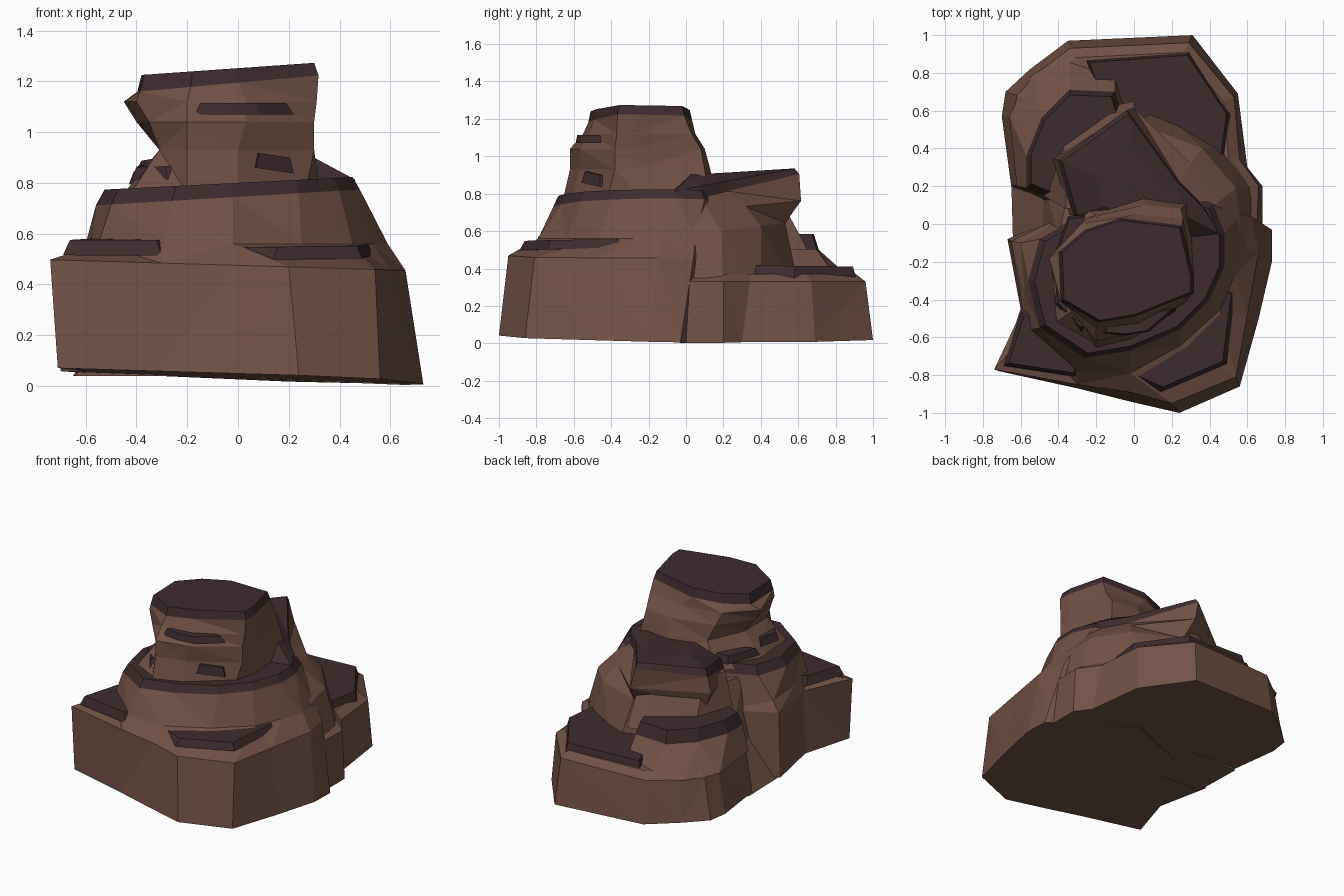
import bpy, bmesh


def material(name, colour):
    m = bpy.data.materials.new(name)
    m.diffuse_color = (*colour, 1)
    return m


BROWN = material("brown rock", (0.168, 0.084, 0.061))
DARK = material("dark weathered top", (0.048, 0.024, 0.028))


def scaled(pts, s):
    """Outline scaled about its own middle."""
    cx = sum(p[0] for p in pts) / len(pts)
    cy = sum(p[1] for p in pts) / len(pts)
    return [(cx + (x - cx) * s, cy + (y - cy) * s) for x, y in pts]


def loft(name, rings, dark_bands=1):
    """Rings are (outline, z, x tilt, y tilt), bottom up; top bands and cap are dark."""
    bm = bmesh.new()
    loops = [[bm.verts.new((x, y, z + sx * x + sy * y)) for x, y in pts]
             for pts, z, sx, sy in rings]
    n = len(loops[0])
    bm.faces.new(loops[0][::-1])
    for k, (a, b) in enumerate(zip(loops, loops[1:])):
        for i in range(n):
            j = (i + 1) % n
            f = bm.faces.new((a[i], a[j], b[j], b[i]))
            f.material_index = int(k >= len(loops) - 1 - dark_bands)
    bm.faces.new(loops[-1]).material_index = int(dark_bands > 0)
    # split warped faces into flat facets
    bmesh.ops.triangulate(bm, faces=[f for f in bm.faces if len(f.verts) == 4])
    bmesh.ops.recalc_face_normals(bm, faces=bm.faces)
    me = bpy.data.meshes.new(name)
    bm.to_mesh(me)
    bm.free()
    me.materials.append(BROWN)
    me.materials.append(DARK)
    ob = bpy.data.objects.new(name, me)
    bpy.context.collection.objects.link(ob)
    return ob


def ledge(name, pts, z, h, sx=0, sy=0, inset=0.9):
    """Thin dark shelf with a sloped rim."""
    loft(name, [(pts, z, sx, sy), (scaled(pts, inset), z + h, sx, sy)])


# Front boulder: vertical foot, stepped shoulder, dark top
foot = [(-.71, -.78), (-.3, -.87), (-.02, -.94), (.24, -1), (.56, -.86), (.66, -.5),
        (.73, -.2), (.73, -.03), (.2, .3), (-.35, .06), (-.67, -.08), (-.60, -.45)]
shoulder = [(-.74, -.77), (-.3, -.85), (-.02, -.89), (.2, -.95), (.54, -.81), (.60, -.48),
            (.66, -.15), (.62, .04), (.2, .3), (-.33, .06), (-.65, -.09), (-.59, -.45)]
step = [(-.55, -.56), (-.29, -.79), (-.02, -.79), (.25, -.64), (.45, -.46), (.53, -.28),
        (.59, -.13), (.56, .05), (.2, .25), (-.3, .06), (-.6, -.1), (-.58, -.36)]
crown = [(-.5, -.55), (-.26, -.71), (-.02, -.67), (.24, -.56), (.4, -.4), (.48, -.22),
         (.48, -.05), (.42, .1), (.2, .2), (-.25, .06), (-.5, -.08), (-.56, -.3)]
loft("front_boulder", [(foot, .03, -.035, -.02), (shoulder, .475, -.03, 0),
                       (step, .56, 0, 0), (crown, .745, .06, 0),
                       (scaled(crown, .94), .80, .05, 0)])

# Front shelves
ledge("front_right_ledge", [(-.02, -.82), (.14, -.89), (.49, -.74), (.54, -.35), (.5, -.28),
                            (.36, -.45), (.2, -.6), (.0, -.76)], .505, .05, .01, .01)
ledge("front_left_ledge", [(-.69, -.75), (-.3, -.81), (-.27, -.76), (-.45, -.6),
                           (-.55, -.45), (-.6, -.47)], .53, .06, 0, .02, .87)

# Back base
base = [(.68, -.03), (.68, .2), (.6, .3), (.55, .69), (.31, 1), (-.35, .97),
        (-.55, .82), (-.68, .7), (-.7, .57), (-.65, .2), (-.35, .05), (.1, -.1)]
rim = [(.65, -.03), (.66, .2), (.56, .34), (.53, .67), (.29, .96), (-.34, .93),
       (-.51, .8), (-.62, .68), (-.64, .56), (-.61, .21), (-.35, .07), (.1, -.1)]
loft("back_base", [(base, .03, -.04, 0), (rim, .33, 0, 0), (scaled(rim, .9), .37, 0, 0)], 0)
ledge("back_ledge", [(-.26, .87), (.29, .91), (.51, .58), (.48, .36), (.3, .36),
                     (.0, .55), (-.2, .7)], .355, .065, 0, -.01, .94)

# Back left boulder
low = [(-.03, .6), (-.1, .82), (-.34, .9), (-.54, .79), (-.66, .57), (-.62, .2), (-.36, .07), (0, .3)]
mid = [(-.06, .57), (-.1, .7), (-.34, .71), (-.49, .56), (-.57, .36), (-.57, .19), (-.36, .1), (0, .3)]
loft("back_left_boulder", [(low, .33, 0, 0), (mid, .5, 0, 0), (scaled(mid, .9), .585, 0, 0)])
# Sloping rock between the dark top and the leaning slab
loft("back_left_bank", [([(0, .65), (-.14, .62), (-.38, .45), (-.48, .15), (0, .1)], .5, 0, 0),
                        ([(0, .5), (-.1, .5), (-.36, .32), (-.36, .08), (0, .1)], .78, 0, 0)], 0)

# Steep wall closing the crevice on the left
loft("crevice_wall", [([(-.65, .24), (-.64, -.12), (-.2, -.12), (-.2, .24)], .04, 0, 0),
                      ([(-.48, .22), (-.48, -.1), (-.2, -.12), (-.2, .24)], .3, 0, 0),
                      ([(-.34, .2), (-.4, -.06), (-.2, -.12), (-.2, .24)], .7, 0, 0)], 0)

# Leaning slab behind the tower, overhanging at the back
slab = [(.46, -.06), (.37, .08), (.23, .22), (-.03, .58), (-.38, .33), (-.3, .05), (0, -.1)]
root = [(.64, -.03), (.65, .2), (.5, .4), (.13, .62), (-.4, .4), (-.4, .1), (0, -.1)]
waist = [(.57, -.03), (.54, .19), (.36, .4), (.03, .53), (-.38, .33), (-.32, .06), (0, -.1)]
brow = [(.49, -.05), (.45, .12), (.3, .32), (0, .615), (-.43, .34), (-.34, .05), (0, -.1)]
loft("leaning_slab", [(root, .22, 0, 0), (waist, .58, 0, .12), (brow, .70, 0, .1),
                      (scaled(slab, 1.06), .76, 0, .24), (slab, .825, 0, .19),
                      (scaled(slab, .6), .90, 0, .06)], 2)

# Tower: pinched neck, jutting head, dark cap
cap = [(-.37, -.4), (-.18, -.51), (.0, -.48), (.3, -.36), (.3, -.28), (.24, -.02),
       (-.07, .02), (-.25, -.04), (-.38, -.15)]
skirt = [(-.43, -.53), (-.2, -.66), (.0, -.61), (.27, -.42), (.32, -.25), (.3, .12),
         (.05, .16), (-.3, .1), (-.46, -.2)]
neck = [(-.31, -.45), (-.2, -.62), (.0, -.57), (.3, -.38), (.3, -.28), (.27, .1),
        (.05, .13), (-.2, .05), (-.31, -.2)]
chin = [(-.35, -.44), (-.2, -.62), (.03, -.57), (.3, -.38), (.3, -.28), (.25, .08),
        (.05, .1), (-.25, .03), (-.4, -.2)]
jaw = [(-.4, -.4), (-.2, -.55), (.03, -.52), (.31, -.37), (.31, -.28), (.26, .03),
       (0, .05), (-.28, 0), (-.45, -.18)]
loft("tower", [(skirt, .77, .05, 0), (neck, .93, 0, 0), (chin, 1.04, 0, 0), (jaw, 1.12, 0, 0),
               (scaled(cap, 1.05), 1.195, .09, 0), (cap, 1.252, .07, 0)])

# Small tower shelves
ledge("tower_front_ledge", [(-.17, -.58), (-.05, -.59), (.08, -.57), (.22, -.45), (.0, -.45),
                            (-.15, -.5)], 1.07, .045, 0, 0, .87)
ledge("tower_left_ledge", [(-.42, -.42), (-.28, -.57), (-.2, -.55), (-.25, -.3), (-.4, -.25)],
      .85, .05, .05, .04, .82)
ledge("tower_right_ledge", [(.07, -.56), (.22, -.46), (.2, -.35), (.05, -.45)],
      .87, .06, -.15, 0, .82)
ledge("tower_back_left_ledge", [(-.43, -.2), (-.22, -.1), (-.2, .06), (-.35, .04)],
      .82, .05, .06, 0, .85)
